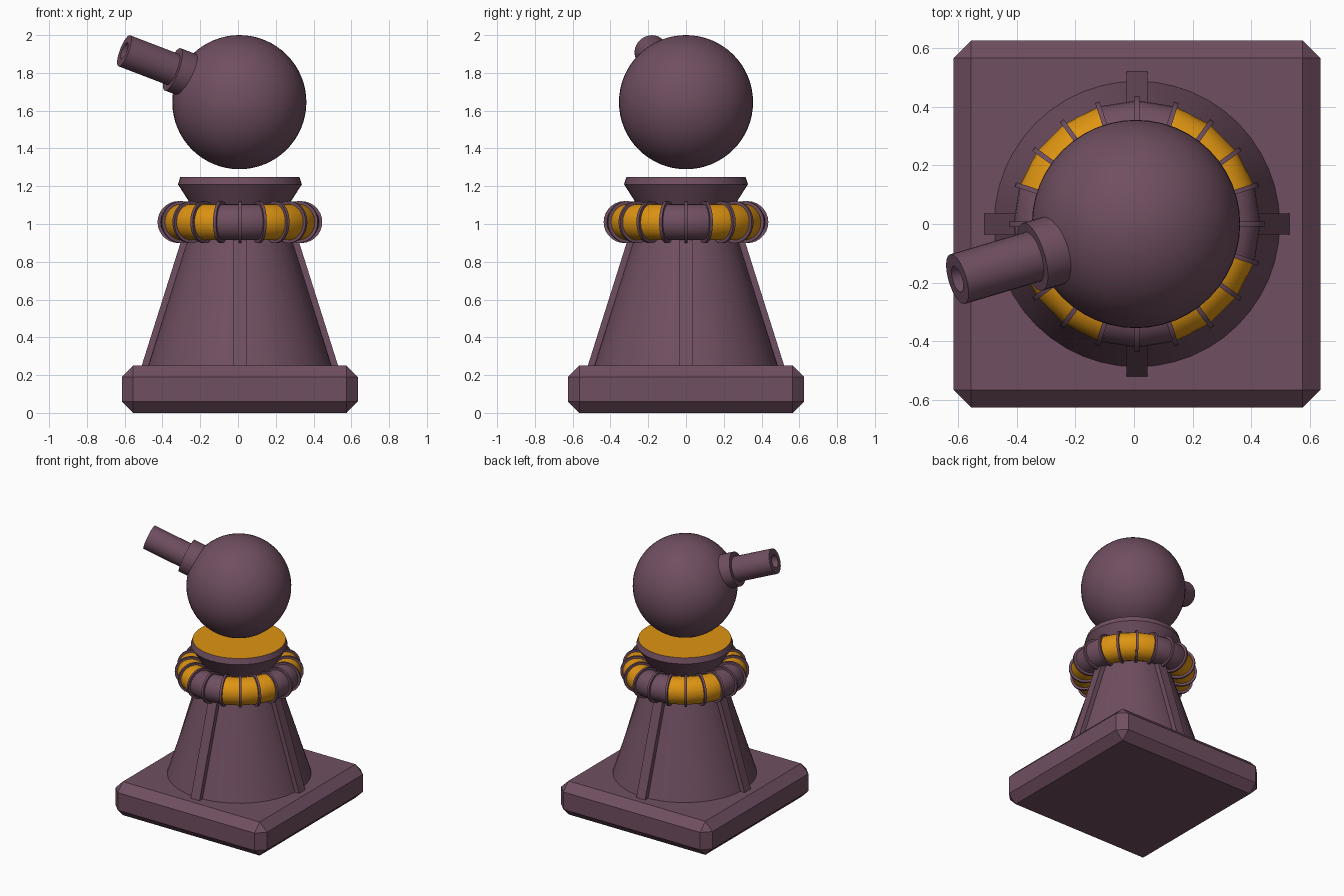
import bpy, bmesh, math
from mathutils import Vector, Matrix

if "Cube" in bpy.data.objects:
    bpy.data.objects.remove(bpy.data.objects["Cube"])

CX = 0.01  # the body axis is slightly right of the origin


def material(name, rgb):
    m = bpy.data.materials.new(name)
    m.diffuse_color = (*rgb, 1)
    m.use_nodes = True
    m.node_tree.nodes["Principled BSDF"].inputs["Base Color"].default_value = m.diffuse_color
    return m


PURPLE = material("dusky purple", (0.162, 0.078, 0.119))
AMBER = material("amber", (0.73, 0.296, 0.006))


def finish(bm, name, smooth=True, matrix=None, amber_rule=None):
    """Turn a bmesh into an object, sharp edges kept, amber faces by rule."""
    bmesh.ops.recalc_face_normals(bm, faces=bm.faces)
    for f in bm.faces:
        f.smooth = smooth
        if amber_rule and amber_rule(f):
            f.material_index = 1
    for e in bm.edges:
        e.smooth = e.calc_face_angle(0) < math.radians(32)
    me = bpy.data.meshes.new(name)
    bm.to_mesh(me)
    bm.free()
    me.materials.append(PURPLE)
    if amber_rule:
        me.materials.append(AMBER)
    ob = bpy.data.objects.new(name, me)
    ob.matrix_world = matrix or Matrix.Translation((CX, 0, 0))
    bpy.context.collection.objects.link(ob)
    return ob


def lathe(profile, sides):
    """Revolve (radius, z) points round z, with flat caps at both ends."""
    bm = bmesh.new()
    rings = []
    for r, z in profile:
        rings.append([bm.verts.new((r * math.cos(a), r * math.sin(a), z))
                      for a in (2 * math.pi * i / sides for i in range(sides))])
    for lo, hi in zip(rings, rings[1:]):
        for i in range(sides):
            j = (i + 1) % sides
            bm.faces.new((lo[i], lo[j], hi[j], hi[i]))
    bm.faces.new(rings[0][::-1])
    bm.faces.new(rings[-1])
    return bm


# square base slab with chamfered edges
bm = bmesh.new()
bmesh.ops.create_cube(bm, size=1)
bmesh.ops.scale(bm, vec=(1.25, 1.25, 0.25), verts=bm.verts)
bmesh.ops.translate(bm, vec=(0, 0, 0.125), verts=bm.verts)
bmesh.ops.bevel(bm, geom=bm.edges[:], offset=0.06, segments=1,
                profile=0.5, affect='EDGES')
finish(bm, "base_slab", smooth=False)

# tapered pedestal with flared cup and amber top disc
bm = lathe([(0.49, 0.24), (0.232, 1.06), (0.328, 1.21), (0.315, 1.25)], 48)
finish(bm, "pedestal",
       amber_rule=lambda f: f.calc_center_median().z > 1.245)

# four raised strips running up the pedestal
for k in range(4):
    bm = bmesh.new()
    side = [(0.45, 0.24), (0.523, 0.24), (0.283, 1.0), (0.2, 1.0)]
    face = bm.faces.new([bm.verts.new((x, -0.036, z)) for x, z in side])
    ext = bmesh.ops.extrude_face_region(bm, geom=[face])
    bmesh.ops.translate(bm, vec=(0, 0.072, 0), verts=[
        v for v in ext["geom"] if isinstance(v, bmesh.types.BMVert)])
    finish(bm, f"pedestal_strip_{k + 1}", smooth=False,
           matrix=Matrix.Translation((CX, 0, 0)) @ Matrix.Rotation(k * math.pi / 2, 4, 'Z'))

# coil ring: 20 segments, three amber ones in each quadrant
MAJOR, TUBE, SEGS, ROUND, RZ = 0.325, 0.096, 20, 24, 1.01
bm = bmesh.new()
grid = []
for i in range(SEGS):
    a = 2 * math.pi * i / SEGS
    row = []
    for j in range(ROUND):
        b = 2 * math.pi * j / ROUND
        r = MAJOR + TUBE * math.cos(b)
        row.append(bm.verts.new((r * math.cos(a), r * math.sin(a),
                                 RZ + TUBE * math.sin(b))))
    grid.append(row)
for i in range(SEGS):
    for j in range(ROUND):
        n, m = (i + 1) % SEGS, (j + 1) % ROUND
        bm.faces.new((grid[i][j], grid[n][j], grid[n][m], grid[i][m]))


def is_coil_amber(f):
    c = f.calc_center_median()
    return 18 < math.degrees(math.atan2(c.y, c.x)) % 90 < 72


finish(bm, "coil_ring", amber_rule=is_coil_amber)

# thin bands between the coil segments
for i in range(SEGS):
    bm = lathe([(0.111, -0.008), (0.111, 0.008)], 28)
    finish(bm, f"coil_band_{i + 1}",
           matrix=Matrix.Translation((CX, 0, RZ))
           @ Matrix.Rotation(2 * math.pi * i / SEGS, 4, 'Z')
           @ Matrix.Translation((MAJOR, 0, 0))
           @ Matrix.Rotation(math.pi / 2, 4, 'X'))

# floating ball
bm = bmesh.new()
bmesh.ops.create_uvsphere(bm, u_segments=48, v_segments=32, radius=0.355)
finish(bm, "ball", matrix=Matrix.Translation((CX - 0.003, 0, 1.645)))

# barrel and its collar, aimed up and to the left
tip = Vector((-0.602, -0.188, 1.917))
aim = Vector((-0.9, -0.267, 0.345)).normalized()
frame = Matrix.Translation(tip) @ aim.to_track_quat('Z', 'Y').to_matrix().to_4x4()
finish(lathe([(0.088, -0.45), (0.088, 0), (0.046, 0), (0.046, -0.25)], 32),
       "barrel", matrix=frame)
finish(lathe([(0.12, -0.42), (0.12, -0.285)], 32), "barrel_collar", matrix=frame)
